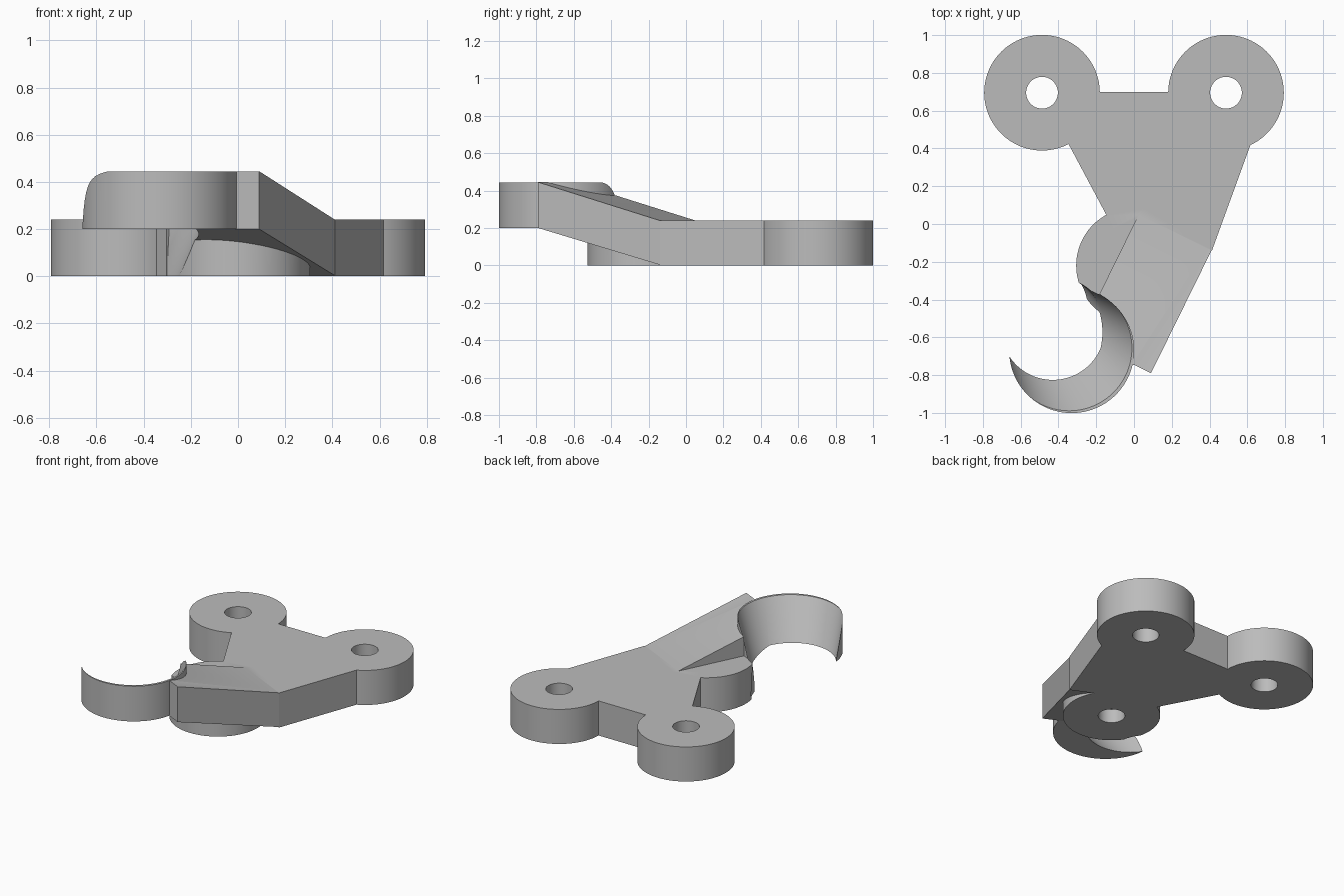
import bpy, bmesh, math
from mathutils import Vector

if "Cube" in bpy.data.objects:
    bpy.data.objects.remove(bpy.data.objects["Cube"], do_unlink=True)

PLATE_H = 0.24
LUG_R, HOLE_R = 0.306, 0.084
LUGS = [(-0.487, 0.695), (0.487, 0.695)]
HUB = (0, -0.22)
CUP = (-0.33, -0.67)

grey = bpy.data.materials.new("light grey")
grey.use_nodes = True
grey.diffuse_color = (0.5, 0.5, 0.5, 1)
grey.node_tree.nodes["Principled BSDF"].inputs["Base Color"].default_value = (0.5, 0.5, 0.5, 1)


def loft(name, rings):
    """Closed solid through rings of equal point count."""
    bm = bmesh.new()
    loops = [[bm.verts.new(p) for p in ring] for ring in rings]
    n = len(loops[0])
    bm.faces.new(loops[0])
    bm.faces.new(loops[-1])
    for a, b in zip(loops, loops[1:]):
        for i in range(n):
            j = (i + 1) % n
            bm.faces.new((a[i], a[j], b[j], b[i]))
    bmesh.ops.recalc_face_normals(bm, faces=bm.faces[:])
    mesh = bpy.data.meshes.new(name)
    bm.to_mesh(mesh)
    bm.free()
    obj = bpy.data.objects.new(name, mesh)
    bpy.context.collection.objects.link(obj)
    mesh.materials.append(grey)
    return obj


def circle(c, r, z, n=96):
    return [(c[0] + r * math.cos(math.tau * i / n),
             c[1] + r * math.sin(math.tau * i / n), z) for i in range(n)]


def cylinder(name, c, r, z0, z1):
    return loft(name, [circle(c, r, z0), circle(c, r, z1)])


def combine(body, tool, operation):
    """Apply a boolean and discard the tool."""
    tool.hide_render = True
    mod = body.modifiers.new("combine", 'BOOLEAN')
    mod.operation, mod.solver, mod.object = operation, 'EXACT', tool
    bpy.context.view_layer.objects.active = body
    bpy.ops.object.modifier_apply(modifier=mod.name)
    bpy.data.objects.remove(tool, do_unlink=True)


# Flat web joining the lugs and hub
outline = [(-0.45, 0.70), (0.50, 0.70), (0.617, 0.42), (0.413, -0.14),
           (0.03, 0.04), (-0.05, -0.10), (-0.35, 0.43)]
outline[5] = (-0.11, -0.02)
body = loft("lever_bracket", [[(x, y, z) for x, y in outline] for z in (0, PLATE_H)])

# Round lugs and hub, with bores
for c in LUGS + [HUB]:
    combine(body, cylinder("lug", c, LUG_R, 0, PLATE_H), 'UNION')
for c in LUGS + [HUB]:
    combine(body, cylinder("bore", c, HOLE_R, -0.1, 0.4), 'DIFFERENCE')

# Arm rising towards the cup
along, across = Vector((-0.442, -0.897)), Vector((0.897, -0.442))
profile = [(-0.06, 0.002), (-0.06, PLATE_H - 0.001), (0.669, 0.445), (0.669, 0.20)]
sides = []
for p in (0.0, 0.43):
    sides.append([(*(along * s + across * p), z) for s, z in profile])
combine(body, loft("arm", sides), 'UNION')

# Hook: a round block hollowed by a leaning, tapered scoop
combine(body, cylinder("hook_block", CUP, 0.331, 0.2005, 0.4445), 'UNION')
scoop = loft("scoop", [circle((-0.53, -0.40), 0.235, -0.1),
                       circle((-0.495, -0.445), 0.25, 0.0),
                       circle((-0.43, -0.55), 0.275, 0.2),
                       circle((-0.343, -0.657), 0.333, 0.446),
                       circle((-0.32, -0.68), 0.345, 0.5)])
combine(body, scoop, 'DIFFERENCE')

# Drop any loose slivers left by the scoop
bm = bmesh.new()
bm.from_mesh(body.data)
left, islands = set(bm.verts), []
while left:
    stack, island = [left.pop()], []
    while stack:
        v = stack.pop()
        island.append(v)
        for e in v.link_edges:
            w = e.other_vert(v)
            if w in left:
                left.remove(w)
                stack.append(w)
    islands.append(island)
biggest = max(islands, key=len)
for island in islands:
    if island is not biggest:
        bmesh.ops.delete(bm, geom=island, context='VERTS')
bm.to_mesh(body.data)
bm.free()

bpy.ops.object.select_all(action='DESELECT')
body.select_set(True)
bpy.context.view_layer.objects.active = body
bpy.ops.object.shade_smooth_by_angle(angle=math.radians(25))
